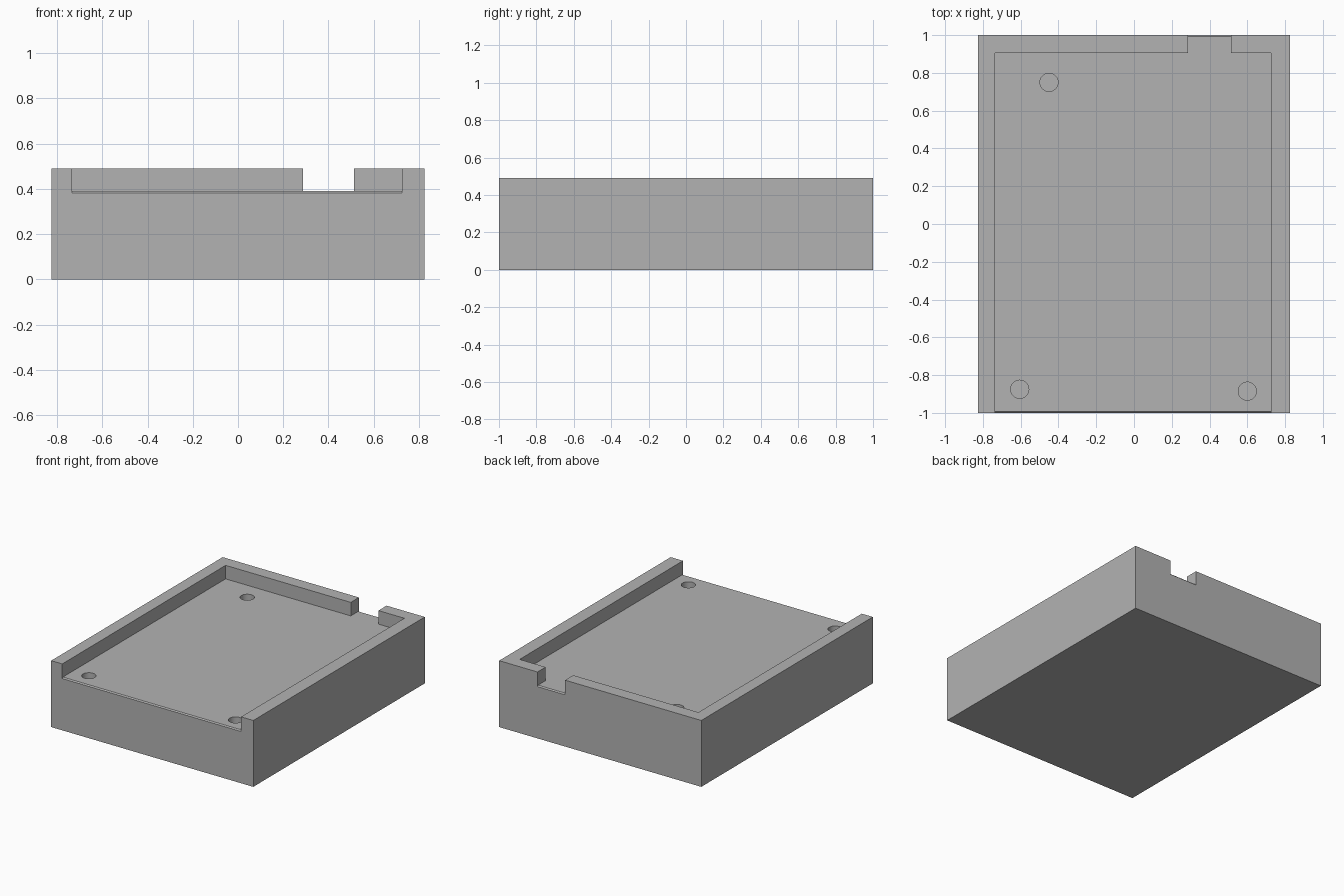
import bpy, bmesh

if "Cube" in bpy.data.objects:
    bpy.data.objects.remove(bpy.data.objects["Cube"])

FLOOR, TOP = 0.39, 0.49
LIP = 0.008  # small chamfer on the open edges of the floor

grey = bpy.data.materials.new("plain grey")
grey.use_nodes = True
grey.diffuse_color = (0.45, 0.45, 0.45, 1)
grey.node_tree.nodes["Principled BSDF"].inputs["Base Color"].default_value = (0.45, 0.45, 0.45, 1)


def prism(name, profile, x0, x1):
    """Extrude a (y, z) profile along x."""
    bm = bmesh.new()
    face = bm.faces.new([bm.verts.new((x0, y, z)) for y, z in profile])
    moved = bmesh.ops.extrude_face_region(bm, geom=[face])["geom"]
    verts = [v for v in moved if isinstance(v, bmesh.types.BMVert)]
    bmesh.ops.translate(bm, verts=verts, vec=(x1 - x0, 0, 0))
    bmesh.ops.recalc_face_normals(bm, faces=bm.faces)
    mesh = bpy.data.meshes.new(name)
    bm.to_mesh(mesh)
    bm.free()
    obj = bpy.data.objects.new(name, mesh)
    bpy.context.collection.objects.link(obj)
    mesh.materials.append(grey)
    return obj


def cut(target, cutter):
    mod = target.modifiers.new(cutter.name, "BOOLEAN")
    mod.operation = "DIFFERENCE"
    mod.solver = "EXACT"
    mod.object = cutter
    bpy.context.view_layer.objects.active = target
    bpy.ops.object.modifier_apply(modifier=mod.name)
    bpy.data.objects.remove(cutter)


# Solid block
tray = prism("tray", [(-1, 0), (1, 0), (1, TOP), (-1, TOP)], -0.825, 0.825)

# Recess open at the front, with a chamfered front edge
cut(tray, prism("recess_cutter", [
    (-1.1, FLOOR - LIP), (-1, FLOOR - LIP), (-1 + LIP, FLOOR),
    (0.905, FLOOR), (0.905, 0.6), (-1.1, 0.6)], -0.735, 0.725))

# Slot through the back wall
cut(tray, prism("slot_cutter", [
    (0.8, FLOOR), (1 - LIP, FLOOR), (1, FLOOR - LIP),
    (1.1, FLOOR - LIP), (1.1, 0.6), (0.8, 0.6)], 0.287, 0.513))

# Round blind holes in the floor
for x, y in [(-0.45, 0.75), (-0.605, -0.875), (0.6, -0.885)]:
    bpy.ops.mesh.primitive_cylinder_add(vertices=40, radius=0.048, depth=0.4,
                                        location=(x, y, FLOOR))
    hole = bpy.context.object
    hole.name = "hole_cutter"
    hole.data.materials.append(grey)
    cut(tray, hole)

# Keep the edges crisp and the hole walls smooth
bpy.ops.object.select_all(action="DESELECT")
tray.select_set(True)
bpy.context.view_layer.objects.active = tray
bpy.ops.object.shade_smooth_by_angle(angle=0.5)
